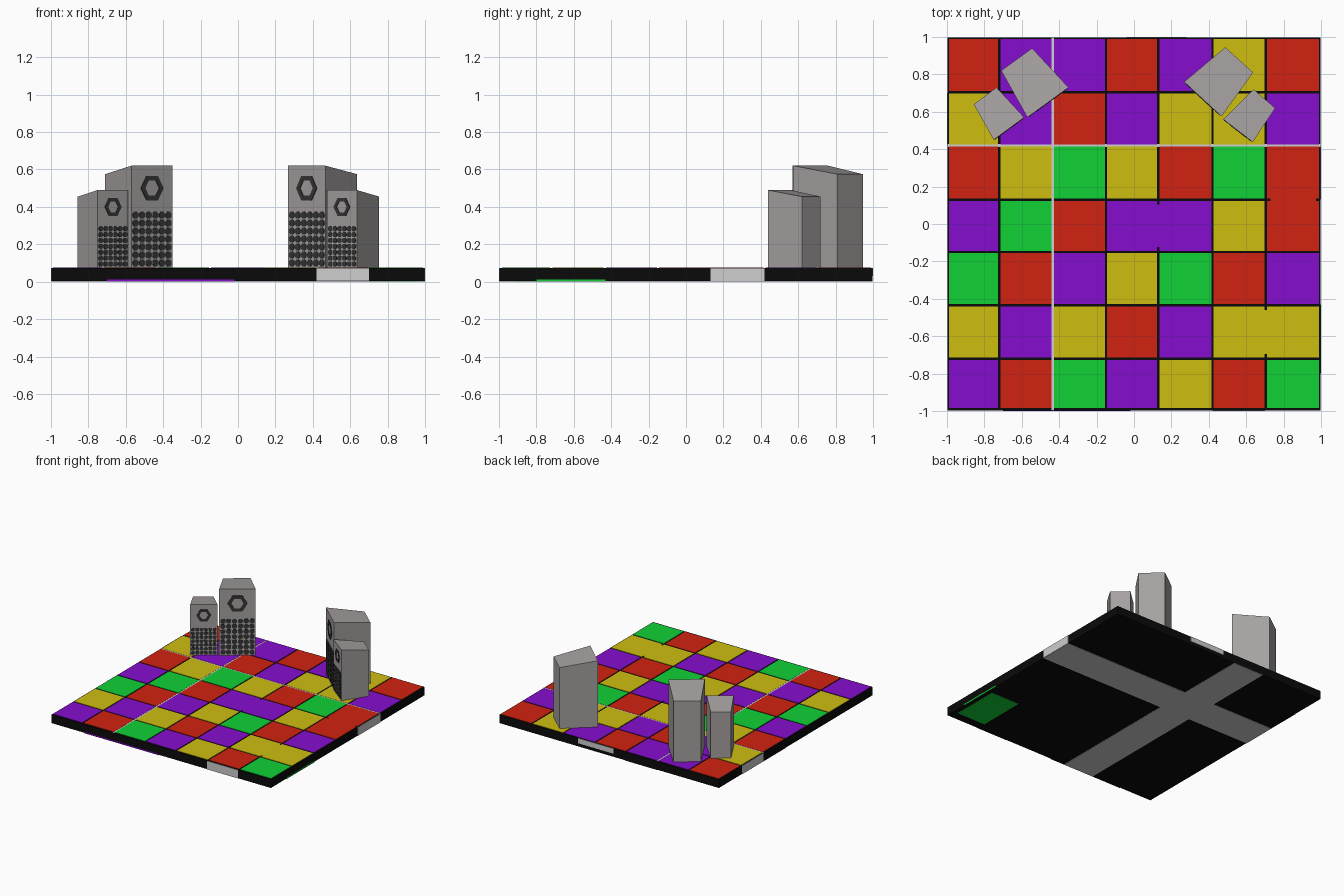
import bpy, bmesh, math
from mathutils import Vector

if "Cube" in bpy.data.objects:
    bpy.data.objects.remove(bpy.data.objects["Cube"])

def material(name, col):
    m = bpy.data.materials.new(name)
    m.diffuse_color = (*col, 1)
    m.use_nodes = True
    m.node_tree.nodes["Principled BSDF"].inputs["Base Color"].default_value = m.diffuse_color
    return m

MATS = {
    "K": material("black", (0.003, 0.003, 0.003)),
    "W": material("light grey", (0.62, 0.62, 0.62)),
    "R": material("red", (0.64, 0.016, 0.005)),
    "P": material("purple", (0.24, 0.004, 0.62)),
    "Y": material("yellow", (0.62, 0.51, 0.005)),
    "G": material("green", (0.005, 0.64, 0.037)),
    "S": material("cabinet grey", (0.38, 0.355, 0.355)),
    "D": material("grille dark grey", (0.035, 0.035, 0.036)),
}

def finish(bm, name, key):
    bmesh.ops.recalc_face_normals(bm, faces=bm.faces[:])
    me = bpy.data.meshes.new(name)
    bm.to_mesh(me)
    bm.free()
    me.materials.append(MATS[key])
    ob = bpy.data.objects.new(name, me)
    bpy.context.collection.objects.link(ob)

def prism(bm, bottom, top):
    """Closed solid between two matching outlines."""
    b = [bm.verts.new(p) for p in bottom]
    t = [bm.verts.new(p) for p in top]
    n = len(b)
    bm.faces.new(b[::-1])
    bm.faces.new(t)
    for i in range(n):
        j = (i + 1) % n
        bm.faces.new((b[i], b[j], t[j], t[i]))

def add_box(bm, x0, x1, y0, y1, z0, z1):
    c = [(x0, y0), (x1, y0), (x1, y1), (x0, y1)]
    prism(bm, [(x, y, z0) for x, y in c], [(x, y, z1) for x, y in c])

def box(name, key, *dims):
    bm = bmesh.new()
    add_box(bm, *dims)
    finish(bm, name, key)

# Floor slab
E, TOP = 0.997, 0.075
box("floor_slab", "K", -E, E, -E, E, 0.003, TOP - 0.003)

# Coloured tiles, rows from back to front
ROWS = ["RPPRPYR", "YPRPYYP", "RYGYRGR", "PGRPPYR", "GRPYGRP", "YPYRPYY", "PRGPYRG"]
EDGES = [-1, -0.72, -0.435, -0.15, 0.13, 0.42, 0.705, 1]
WIDE = {(3, 3), (5, 5)}      # tiles joined to their right neighbour
TALL = {(2, 6)}              # tiles joined to the one in front
g = 0.006
tiles = {k: bmesh.new() for k in "RPYG"}
for r, row in enumerate(ROWS):
    for c, k in enumerate(row):
        x0, x1 = EDGES[c] + g, EDGES[c + 1] - g
        y0, y1 = EDGES[6 - r] + g, EDGES[7 - r] - g
        z = (TOP - 0.003, TOP)
        add_box(tiles[k], max(x0, -0.99), min(x1, 0.99), max(y0, -0.985), min(y1, 0.99), *z)
        if (r, c) in WIDE:
            add_box(tiles[k], x1, x1 + 2 * g, y0 + 0.02, y1 - 0.02, *z)
        if (r, c) in TALL:
            add_box(tiles[k], x0 + 0.02, x1 - 0.02, y0 - 2 * g, y0, *z)
for k, label in zip("RPYG", ("red", "purple", "yellow", "green")):
    finish(tiles[k], label + "_tiles", k)

# Light seams on top
box("seam_lengthwise", "W", -0.441, -0.429, -E, E, TOP - 0.003, TOP - 0.001)
box("seam_crosswise", "W", -E, E, 0.413, 0.427, TOP - 0.003, TOP - 0.0012)

# Light cross and green patch on the underside
box("underside_strip_lengthwise", "W", -0.43, -0.15, -E, E, 0, 0.003)
box("underside_strip_crosswise_right", "W", -0.15, E, 0.13, 0.42, 0, 0.003)
box("underside_strip_crosswise_left", "W", -E, -0.43, 0.13, 0.42, 0, 0.003)
box("underside_green_patch", "G", 0.70, 0.96, -0.92, -0.52, 0, 0.003)

# Patches on the rim
box("rim_patch_front", "W", 0.42, 0.70, -1, -E, 0.003, TOP - 0.003)
box("rim_patch_right", "W", E, 1, 0.13, 0.42, 0.003, TOP - 0.003)
box("rim_patch_left", "W", -1, -E, 0.42, 0.70, 0.003, TOP - 0.003)
box("rim_patch_back", "W", -0.04, 0.28, E, 1, 0.03, TOP - 0.003)
box("rim_purple_line", "P", -0.70, -0.02, -1, -E, 0.001, 0.012)
box("rim_green_line", "G", E, 1, -0.80, -0.43, 0.001, 0.012)

def speaker(name, a, b, c, d, zf, zb, grille_top, ring_z, ring_r):
    """a, b: front left and right corners; c, d: back right and left."""
    z0 = TOP - 0.002
    corners = [a, b, c, d]
    bm = bmesh.new()
    prism(bm, [(*p, z0) for p in corners],
          [(*p, z) for p, z in zip(corners, (zf, zf, zb, zb))])
    finish(bm, name + "_cabinet", "S")

    A, B = Vector((*a, 0)), Vector((*b, 0))
    width = (B - A).length
    u = (B - A).normalized()
    n = Vector((u.y, -u.x, 0))

    def at(s, z, depth):
        return A + u * s + n * depth + Vector((0, 0, z))

    # Grille holes in rows, standing on a thin front plate
    bm = bmesh.new()
    cols, rows = 6, 7
    w, h = width * 0.96 / cols, (grille_top - TOP - 0.005) / rows
    for i in range(cols):
        for j in range(rows):
            s, z = width * 0.02 + (i + 0.5) * w, TOP + 0.004 + (j + 0.5) * h
            shape = [(s + w * 0.47 * math.cos(t), z + h * 0.47 * math.sin(t))
                     for t in (math.pi / 8 + k * math.pi / 4 for k in range(8))]
            prism(bm, [at(*p, -0.001) for p in shape], [at(*p, 0.003) for p in shape])
    finish(bm, name + "_grille_holes", "D")

    # Six-sided driver ring
    bm = bmesh.new()
    hexa = [(math.cos(k * math.pi / 3), math.sin(k * math.pi / 3)) for k in range(6)]
    for k in range(6):
        p, q = hexa[k], hexa[(k + 1) % 6]
        quad = [(width / 2 + v[0] * r, ring_z + v[1] * r)
                for v, r in ((p, ring_r * 0.62), (p, ring_r), (q, ring_r), (q, ring_r * 0.62))]
        prism(bm, [at(*v, -0.001) for v in quad], [at(*v, 0.004) for v in quad])
    finish(bm, name + "_driver_ring", "D")

# Two pairs of speakers turned towards the middle of the floor
BIG = (0.62, 0.575, 0.378, 0.50, 0.075)
SMALL = (0.49, 0.455, 0.30, 0.40, 0.055)
speaker("left_big_speaker", (-0.57, 0.57), (-0.35, 0.73), (-0.545, 0.94), (-0.71, 0.82), *BIG)
speaker("left_small_speaker", (-0.75, 0.45), (-0.587, 0.57), (-0.735, 0.73), (-0.857, 0.64), *SMALL)
speaker("right_big_speaker", (0.268, 0.76), (0.468, 0.575), (0.637, 0.81), (0.488, 0.945), *BIG)
speaker("right_small_speaker", (0.477, 0.56), (0.635, 0.438), (0.755, 0.62), (0.64, 0.72), *SMALL)
